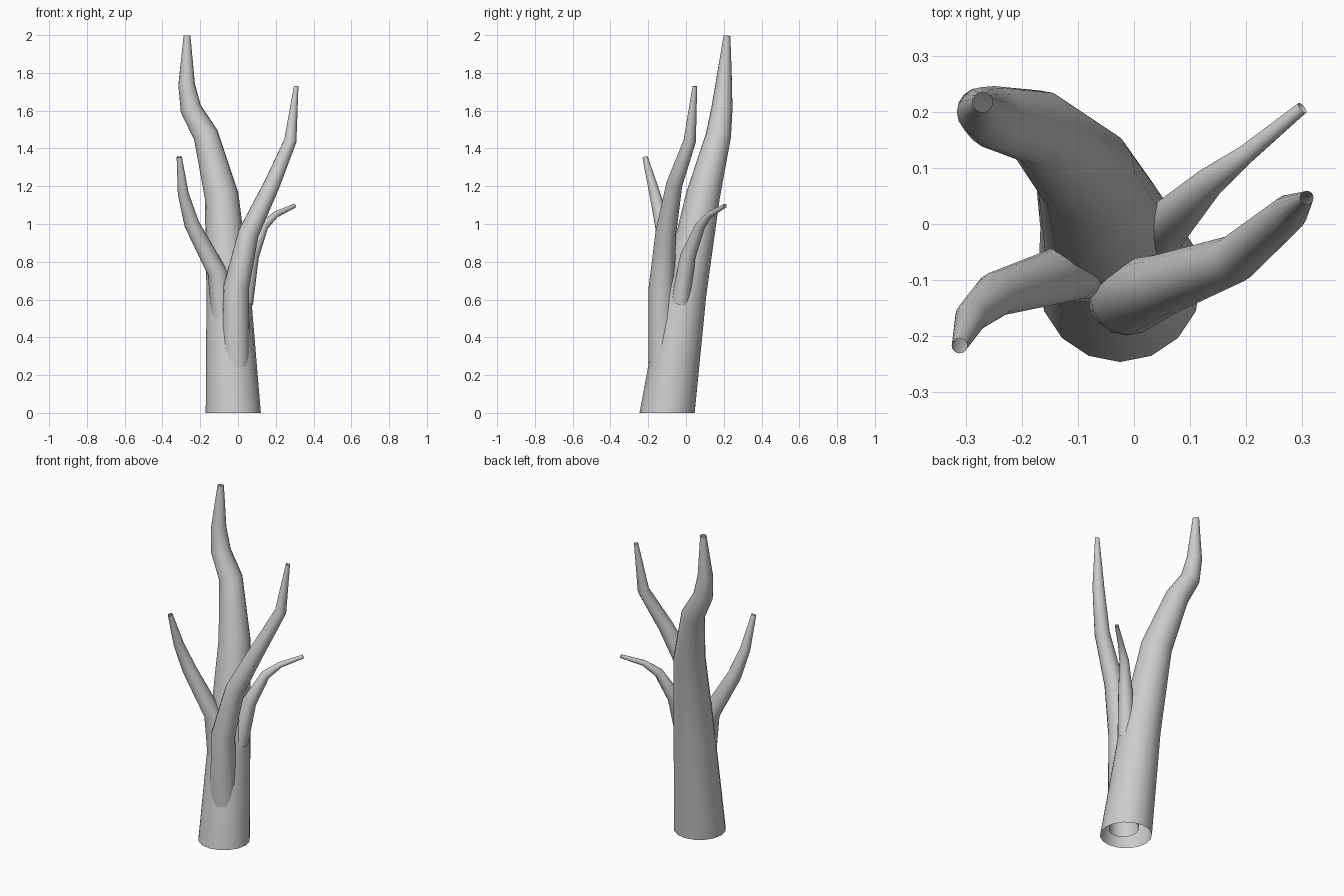
import bpy, bmesh, math
from mathutils import Vector

SIDES = 16

def limb(name, path, flat_base=False):
    """Open tapered tube through (x, y, z, radius) points."""
    pts = [Vector(p[:3]) for p in path]
    n = len(pts)
    bm = bmesh.new()
    rings = []
    for i, p in enumerate(path):
        # ring plane bisects the neighbouring segments
        d = Vector()
        if i > 0:
            d += (pts[i] - pts[i - 1]).normalized()
        if i < n - 1:
            d += (pts[i + 1] - pts[i]).normalized()
        if flat_base and i == 0:
            d = Vector((0, 0, 1))
        q = Vector((0, 0, 1)).rotation_difference(d.normalized())
        ring = []
        for k in range(SIDES):
            a = 2 * math.pi * k / SIDES
            ring.append(bm.verts.new(
                pts[i] + q @ Vector((p[3] * math.cos(a), p[3] * math.sin(a), 0))))
        rings.append(ring)
    for r0, r1 in zip(rings, rings[1:]):
        for k in range(SIDES):
            j = (k + 1) % SIDES
            bm.faces.new((r0[k], r0[j], r1[j], r1[k])).smooth = True
    me = bpy.data.meshes.new(name)
    bm.to_mesh(me)
    bm.free()
    ob = bpy.data.objects.new(name, me)
    bpy.context.collection.objects.link(ob)
    return ob

# main trunk, leaning back and left to the highest tip
limb("trunk", [
    (-0.025, -0.10, 0.0, 0.146), (-0.05, -0.008, 0.64, 0.117),
    (-0.087, 0.09, 1.15, 0.09), (-0.17, 0.172, 1.47, 0.067),
    (-0.25, 0.19, 1.61, 0.056), (-0.272, 0.2, 1.74, 0.044),
    (-0.27, 0.217, 1.997, 0.018)], flat_base=True)

# large front branch, merging out of the trunk and curving right
limb("front_branch", [
    (-0.015, -0.105, 0.04, 0.085), (-0.013, -0.124, 0.3, 0.075),
    (-0.01, -0.13, 0.66, 0.068), (0.055, -0.107, 0.95, 0.055),
    (0.18, -0.062, 1.21, 0.043), (0.277, 0.02, 1.44, 0.033),
    (0.308, 0.047, 1.73, 0.012)])

# left branch
limb("left_branch", [
    (-0.08, -0.08, 0.5, 0.06), (-0.11, -0.085, 0.745, 0.052),
    (-0.245, -0.125, 1.0, 0.04), (-0.29, -0.165, 1.16, 0.029),
    (-0.311, -0.217, 1.355, 0.014)])

# small rear right twig
limb("right_twig", [
    (0.03, -0.03, 0.58, 0.05), (0.07, 0.01, 0.83, 0.041),
    (0.135, 0.075, 0.99, 0.027), (0.2, 0.125, 1.05, 0.017),
    (0.3, 0.207, 1.097, 0.011)])
